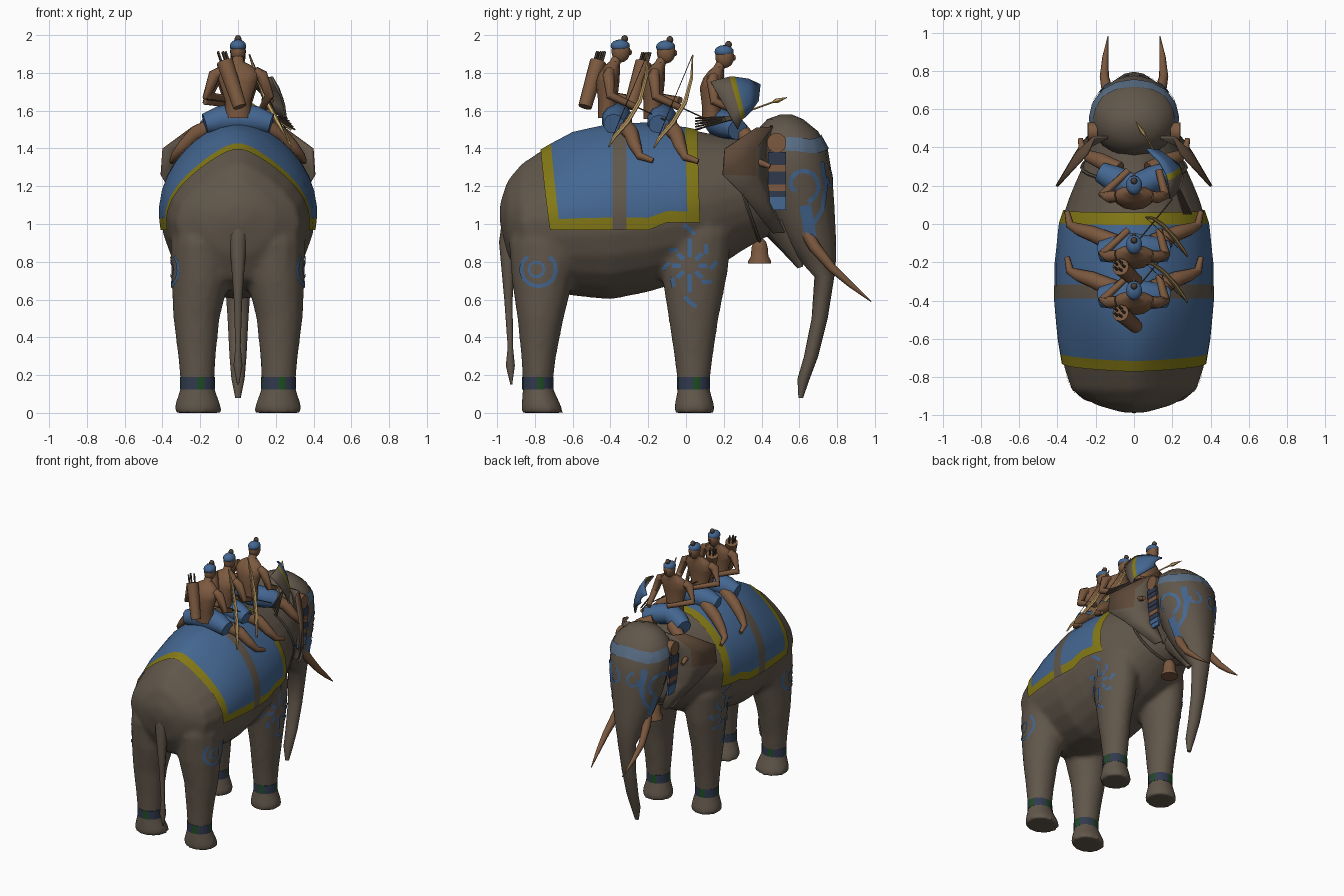
import bpy, bmesh
from math import sin, cos, pi, acos, radians
from mathutils import Vector as V
from mathutils.bvhtree import BVHTree

cube = bpy.data.objects.get("Cube")
if cube:
    bpy.data.objects.remove(cube, do_unlink=True)

def material(name, *rgb):
    m = bpy.data.materials.new(name)
    m.use_nodes = True
    m.diffuse_color = (*rgb, 1)
    m.node_tree.nodes["Principled BSDF"].inputs["Base Color"].default_value = (*rgb, 1)
    return m

hide = material("elephant grey", .12, .095, .07)
blue = material("cloth blue", .058, .135, .285)
pale = material("brow band blue", .1, .155, .235)
yellow = material("border yellow", .23, .19, .008)
skin = material("skin brown", .2, .1, .05)
ear_brown = material("ear brown", .11, .066, .04)
gold = material("bow gold", .56, .37, .14)
navy = material("navy", .03, .042, .075)
green = material("green", .012, .075, .015)
dark = material("dark brown", .075, .055, .04)

def add(name, verts, faces, mats, rule=None, out=None):
    """Make an object; rule picks a material slot, out gives the outward side of an open sheet."""
    mesh = bpy.data.meshes.new(name)
    mesh.from_pydata(verts, [], faces)
    bm = bmesh.new()
    bm.from_mesh(mesh)
    bm.normal_update()
    if out:
        for f in bm.faces:
            if f.normal.dot(out(f.calc_center_median())) < 0:
                f.normal_flip()
    else:
        bmesh.ops.recalc_face_normals(bm, faces=bm.faces)
    bm.to_mesh(mesh)
    bm.free()
    for m in mats if isinstance(mats, list) else [mats]:
        mesh.materials.append(m)
    for p in mesh.polygons if rule else []:
        p.material_index = rule(p.index)
    mesh.shade_smooth()
    mesh.set_sharp_from_angle(angle=radians(50))
    obj = bpy.data.objects.new(name, mesh)
    bpy.context.collection.objects.link(obj)
    return obj

def ring(c, u, v, n):
    return [V(c) + V(u) * cos(2 * pi * k / n) + V(v) * sin(2 * pi * k / n) for k in range(n)]

def loft(name, shells, mats, rule=None):
    """Skin one or more closed shells, each a list of rings."""
    verts, faces = [], []
    for rings in shells:
        b, n, m = len(verts), len(rings[0]), len(rings) - 1
        faces += [(b + i * n + k, b + i * n + (k + 1) % n, b + (i + 1) * n + (k + 1) % n, b + (i + 1) * n + k)
                  for i in range(m) for k in range(n)]
        faces += [tuple(range(b, b + n)), tuple(range(b + m * n, b + m * n + n))]
        verts += [p for r in rings for p in r]
    return add(name, verts, faces, mats, rule)

def sheet(name, rows, mats, rule=None, out=None):
    n = len(rows[0])
    faces = [(i * n + k, i * n + k + 1, (i + 1) * n + k + 1, (i + 1) * n + k)
             for i in range(len(rows) - 1) for k in range(n - 1)]
    return add(name, [p for r in rows for p in r], faces, mats, rule, out)

def tube(name, pts, radii, mat, n=8, ref=None):
    pts = [V(p) for p in pts]
    radii = radii if isinstance(radii, list) else [radii] * len(pts)
    span = pts[-1] - pts[0]
    ref = V(ref) if ref else min((V((1, 0, 0)), V((0, 1, 0)), V((0, 0, 1))), key=lambda a: abs(a.dot(span)))
    rings = []
    for i, p in enumerate(pts):
        t = (pts[min(i + 1, len(pts) - 1)] - pts[max(i - 1, 0)]).normalized()
        u = t.cross(ref).normalized()
        rings.append(ring(p, u * radii[i], t.cross(u) * radii[i], n))
    return loft(name, [rings], mat)

def ball(name, c, r, mat, n=12):
    a = [pi * (k + .15) / 8.3 for k in range(9)]
    loft(name, [[ring((c[0], c[1], c[2] + r[2] * cos(t)), (r[0] * sin(t), 0, 0), (0, r[1] * sin(t), 0), n) for t in a]], mat)

def stack(table, side=1, grow=0):
    """Ellipse rings from rows of z, back, front, inner x, outer x."""
    return [ring((side * (a + b) / 2, (y0 + y1) / 2, z), ((b - a) / 2 + grow, 0, 0),
                 (0, (y1 - y0) / 2 + grow, 0), 16) for z, y0, y1, a, b in table]

# Body stations: y, top, bottom, half width; the back is ridged, most of all at the rump
BODY = [(-.985, 1.11, 1, .06), (-.945, 1.23, .84, .2), (-.87, 1.32, .7, .325), (-.75, 1.4, .65, .365),
        (-.6, 1.48, .62, .39), (-.4, 1.525, .6, .41), (-.2, 1.53, .64, .405), (0, 1.505, .7, .385),
        (.15, 1.475, .76, .335), (.3, 1.45, .86, .27), (.46, 1.44, .95, .2)]

def section(y):
    for a, b in zip(BODY, BODY[1:]):
        if y <= b[0]:
            break
    top, low, w = [p + (q - p) * (y - a[0]) / (b[0] - a[0]) for p, q in zip(a[1:], b[1:])]
    return (top + low) / 2, (top - low) / 2, w

def body_point(y, t, off=0):
    mid, h, w = section(y)
    ridge = 1 - min(.45, max(.15, -.25 - y)) * max(cos(t), 0) ** 2
    return V(((w + off) * sin(t) * ridge, y, mid + (h + off) * cos(t)))

# Body and legs blended into one skin, with anklets
REAR = [(0, -.87, -.65, .09, .335), (.03, -.87, -.66, .09, .335), (.14, -.86, -.71, .13, .3), (.3, -.87, -.69, .12, .315),
        (.5, -.89, -.65, .1, .34), (.7, -.92, -.6, .05, .35), (.9, -.935, -.52, .04, .355), (1.1, -.88, -.48, .05, .33)]
FORE = [(0, -.06, .15, .1, .32), (.03, -.06, .15, .1, .32), (.14, -.04, .12, .13, .29), (.3, -.06, .14, .12, .3),
        (.5, -.09, .17, .11, .32), (.75, -.13, .22, .08, .34), (.95, -.12, .24, .06, .345), (1.1, -.1, .2, .06, .3)]
SIDES = ((1, "left"), (-1, "right"))
shells = [[[body_point(s[0], 2 * pi * k / 24) for k in range(24)] for s in BODY]]
for side, tag in SIDES:
    for table, pos in ((REAR, "rear"), (FORE, "front")):
        shells.append(stack(table, side, .003))
        ankle = table[2][1:]
        loft(f"{tag}_{pos}_anklet", [stack([(.125, *ankle), (.19, *ankle)], side, .008)],
             [navy, green], lambda i: int(i % 4 == 0))
body = loft("body_and_legs", shells, hide)
blend = body.modifiers.new("blend", "REMESH")
blend.mode, blend.voxel_size, blend.use_smooth_shade = "VOXEL", .018, True
relax = body.modifiers.new("relax", "SMOOTH")
relax.factor, relax.iterations = .5, 6

# Head and trunk: z, back, front, half width
HEAD = [(1.58, .5, .56, .03), (1.555, .43, .62, .12), (1.49, .37, .7, .195), (1.4, .35, .75, .232), (1.25, .38, .775, .22),
        (1.1, .42, .785, .185), (1, .47, .79, .16), (.9, .53, .795, .13), (.82, .59, .795, .1), (.72, .68, .785, .07),
        (.5, .665, .75, .055), (.3, .625, .7, .045), (.18, .59, .655, .035), (.08, .595, .62, .015)]
head = loft("head_and_trunk", [stack([(z, a, b, -w, w) for z, a, b, w in HEAD])], hide)
tube("jaw", [(0, .5, 1.02), (0, .56, .9), (0, .605, .77)], [.12, .075, .015], hide)
tube("tail", [(0, -.9, 1.05), (0, -.945, .9), (0, -.94, .6), (0, -.93, .35), (0, -.93, .25), (0, -.925, .15)],
     [.07, .045, .022, .014, .024, .005], hide)

# Painted details are laid on the finished skin
graph = bpy.context.evaluated_depsgraph_get()
surfaces = [BVHTree.FromObject(o, graph) for o in (body, head)]

def paint(name, pts, width, mat, side=0):
    """Thin strip laid on the hide; points are (y, z) seen from a side, or (x, z) from ahead."""
    path = [V(a).lerp(V(b), k / 4) for a, b in zip(pts, pts[1:]) for k in range(4)] + [V(pts[-1])]
    aim = V((side, 0, 0)) if side else V((0, 1, 0))
    rows = []
    for i, p in enumerate(path):
        t = (path[min(i + 1, len(path) - 1)] - path[max(i - 1, 0)]).normalized()
        row = []
        for s in (-.5, 0, .5):
            q = p + V((-t.y, t.x)) * width * s
            start = V((side, *q)) if side else V((q.x, 1, q.y))
            hits = [h for h in (b.ray_cast(start, -aim) for b in surfaces) if h[0]]
            if hits:
                hit = min(hits, key=lambda h: h[3])
                row.append(hit[0] + (hit[1] if hit[1].dot(aim) > 0 else -hit[1]) * .006)
        rows += [row] if len(row) == 3 else []
    if len(rows) > 1:
        sheet(name, rows, mat, out=lambda c: aim)

def arc(cy, cz, r0, r1, a0, a1, n=10):
    return [(cy + (r0 + (r1 - r0) * k / n) * cos(radians(a0 + (a1 - a0) * k / n)),
             cz + (r0 + (r1 - r0) * k / n) * sin(radians(a0 + (a1 - a0) * k / n))) for k in range(n + 1)]

ROOT = [(.14, .46, 1.52), (.18, .45, 1.4), (.18, .45, 1.25), (.17, .46, 1.1), (.14, .5, .96)]
RIM = [(.25, .37, 1.51), (.4, .21, 1.4), (.41, .2, 1.26), (.35, .3, 1.16), (.2, .46, .95)]
for side, tag in SIDES:
    # Thigh emblem, shoulder star and face curls
    paint(f"{tag}_thigh_ring", arc(-.78, .76, .09, .09, -230, 50), .02, blue, side)
    paint(f"{tag}_thigh_wheel", arc(-.79, .76, .04, .04, 0, 360), .014, blue, side)
    for k in range(8):
        a, far = 45 * k, .22 if k % 4 == 2 else .14
        paint(f"{tag}_shoulder_ray", arc(.02, .78, .045, far * .65, a, a, 2), .024, blue, side)
        paint(f"{tag}_shoulder_dash", arc(.02, .78, far * .75, far, a - 9, a + 9, 2), .022, blue, side)
    paint(f"{tag}_cheek_curl", arc(.61, 1.21, .1, .045, -70, 230, 14), .022, blue, side)
    paint(f"{tag}_cheek_stroke", [(.715, 1.33), (.735, 1.2), (.72, 1.08), (.66, .98)], .022, blue, side)
    paint(f"{tag}_tusk_patch", [(.63, 1.1), (.645, 1.02), (.66, .93)], .06, blue, side)
    paint(f"{tag}_brow_end", [(.53, 1.425), (.6, 1.42), (.66, 1.41), (.71, 1.41)], .07, pale, side)
    paint(f"{tag}_trunk_curl", arc(side * .08, 1.24, .06, .025, 90, 90 + side * 290), .018, blue)
    tube(f"{tag}_tusk", [(side * x, y, z) for x, y, z in ((.1, .6, 1.02), (.135, .68, .88), (.155, .77, .77),
         (.15, .87, .68), (.135, .98, .59))], [.035, .032, .024, .016, .003], skin)
    # Ear with a brown outer flap, and its ornament
    rows = [[V((side * p[0], p[1], p[2])) for p in (a, V(a).lerp(V(b), .5) + V((.015, .045, 0)), b)] for a, b in zip(ROOT, RIM)]
    ear = sheet(f"{tag}_ear", rows, [ear_brown, hide, hide], lambda i: int(i not in (1, 3)), lambda c: V((side, 1, 0)))
    thick = ear.modifiers.new("thickness", "SOLIDIFY")
    thick.thickness, thick.material_offset = .014, 1
    tube(f"{tag}_ear_disc", [(side * .19, .48, 1.43), (side * .24, .48, 1.43)], .052, skin, 14)
    for k in range(9):
        z, mat = 1.38 - k * .034, blue if k > 6 else (navy, navy, skin)[k % 3]
        loft(f"{tag}_ear_tassel", [[[V((side * (.234 - .003 * k) + d, y, h)) for y, h in
             ((.435, z), (.53, z), (.53, z - .034), (.435, z - .034))] for d in (-.008, .008)]], mat)
    tube(f"{tag}_neck_rope", [body_point(.22 + .17 * (1 - cos(t)) / 2, side * t, .003)
         for t in [.6 + (pi - .6) * k / 12 for k in range(13)]], .009, hide, 6, (0, 1, 0))
paint("brow_band", [(-.17, 1.41), (-.08, 1.425), (0, 1.435), (.08, 1.425), (.17, 1.41)], .07, pale)
loft("bell", [[ring((0, .39, z), (r, 0, 0), (0, r, 0), 14) for z, r in
     ((.92, .02), (.905, .035), (.87, .045), (.83, .047), (.805, .062), (.79, .062))]], skin)

# Saddle cloth with border and girth strap
COLS = [-.77, -.715, -.6, -.5, -.39, -.315, -.2, -.1, -.05, -.005, .06]
SPAN = [-1, -.92] + [-.85 + .1 * k for k in range(18)] + [.92, 1]
cloth = []
for y in COLS:
    shift = .05 if y < -.7 else .015 if y > -.01 else 0
    mid, h, w = section(y + shift)
    low = acos(((.97 if y < -.1 else 1.01) - mid) / h)
    cloth.append([body_point(y + shift * s * s, s * low, .009) for s in SPAN])
def cloth_rule(i):
    col, s = divmod(i, len(SPAN) - 1)
    return 2 if col == 4 else int(col in (0, len(COLS) - 2) or s in (0, len(SPAN) - 2))
sheet("saddle_cloth", cloth, [blue, yellow, hide], cloth_rule, lambda c: V((c.x, 0, c.z - .9)))

def rider(tag, y, drop, archer):
    def at(x, dy, z):
        return (x, y + dy, z - drop)
    sweep, reach, spread = (-.1, 0, 1) if archer else (.5, .07, .8)
    loft(f"{tag}_torso", [[ring(at(0, dy, z), (w, 0, 0), (0, d, 0), 12) for z, dy, w, d in
         ((1.56, 0, .07, .055), (1.65, -.005, .068, .05), (1.75, -.005, .1, .062), (1.8, .005, .115, .055),
          (1.84, .02, .07, .04), (1.86, .035, .03, .03), (1.9, .055, .027, .027))]], skin)
    ball(f"{tag}_head", at(0, .065, 1.915), (.04, .05, .06), skin)
    ball(f"{tag}_nose", at(0, .115, 1.91), (.009, .01, .015), skin, 6)
    ball(f"{tag}_headcloth", at(0, .062, 1.943), (.043, .051, .034), blue)
    ball(f"{tag}_topknot", at(0, .085, 1.98), (.018, .018, .02), dark, 8)
    tube(f"{tag}_loincloth", [at(x, .045 + abs(x) * sweep, 1.56 - x * x) for x in (-.175, -.1, 0, .1, .175)],
         [.055, .073, .082, .073, .055], blue, 10)
    for side, name in SIDES:
        k = side * spread
        tube(f"{tag}_{name}_leg", [at(k * .1, .07 + reach, 1.53), at(k * .22, .12 + reach, 1.48), at(k * .285, .14 + reach, 1.415),
             at(k * .335, .165 + reach, 1.36), at(k * .35, .235 + reach, 1.335)], [.048, .042, .034, .022, .014], skin)
        hand = at(.13, .14, 1.62) if side > 0 else at(-.03, .14, 1.66)
        tube(f"{tag}_{name}_arm", [at(side * .09, .005, 1.805), at(side * .125, 0, 1.79), at(side * .165, .01, 1.68),
                                   hand], [.03, .032, .025, .018], skin)
    if not archer:
        return
    # Bow, string, arrow and quiver
    bow = [at(.06, .205, 1.9), at(.1, .2, 1.78), at(.15, .165, 1.65), at(.21, .1, 1.54), at(.26, .03, 1.46), at(.28, 0, 1.41)]
    tube(f"{tag}_bow", bow, [.004, .009, .012, .012, .01, .004], gold, 6)
    tube(f"{tag}_bowstring", [bow[0], bow[-1]], .002, dark, 4)
    tube(f"{tag}_arrow", [at(-.03, .02, 1.68), at(.2, .3, 1.55)], .004, dark, 5)
    low, high = V(at(.01, -.125, 1.62)), V(at(-.07, -.055, 1.86))
    tube(f"{tag}_quiver", [low, low.lerp(high, .5), high], [.036, .04, .044], skin, 12)
    for j in range(5):
        d = V((.022 * cos(j * 1.26), .022 * sin(j * 1.26), 0))
        tube(f"{tag}_quiver_arrow", [high + d, high + d + (high - low) * .22], .007, dark, 5)

for tag, y, drop in (("rear_archer", -.41, 0), ("middle_archer", -.17, .005), ("driver", .14, .03)):
    rider(tag, y, drop, tag != "driver")

# Shield, spear and darts of the driver
TOP = [(.13, 1.755), (.23, 1.78), (.26, 1.78), (.33, 1.77), (.395, 1.74)]
LOW = [(.275, 1.5), (.295, 1.55), (.315, 1.565), (.345, 1.595), (.385, 1.65)]
panel = [[V((x - .03 + .06 * t + .1 * t * (1 - t), a[0] + (b[0] - a[0]) * t, a[1] + (b[1] - a[1]) * t))
          for t in (0, .25, .5, .75, 1)] for a, b, x in zip(TOP, LOW, (.225, .215, .205, .165, .1))]
shield = sheet("shield", panel, [hide, yellow, blue, hide], lambda i: min(i // 4, 2), lambda c: V((1, 0, 0)))
thick = shield.modifiers.new("thickness", "SOLIDIFY")
thick.thickness, thick.material_offset = .012, 3
tube("spear", [(.28, .06, 1.5), (.06, .46, 1.645), (.045, .48, 1.652), (.01, .535, 1.67)], [.005, .005, .014, .002], gold, 6)
for k in range(5):
    tube("dart", [(.3 - .01 * k, .05, 1.5 + .015 * k), (.18, .3, 1.57)], .005, dark, 5)
